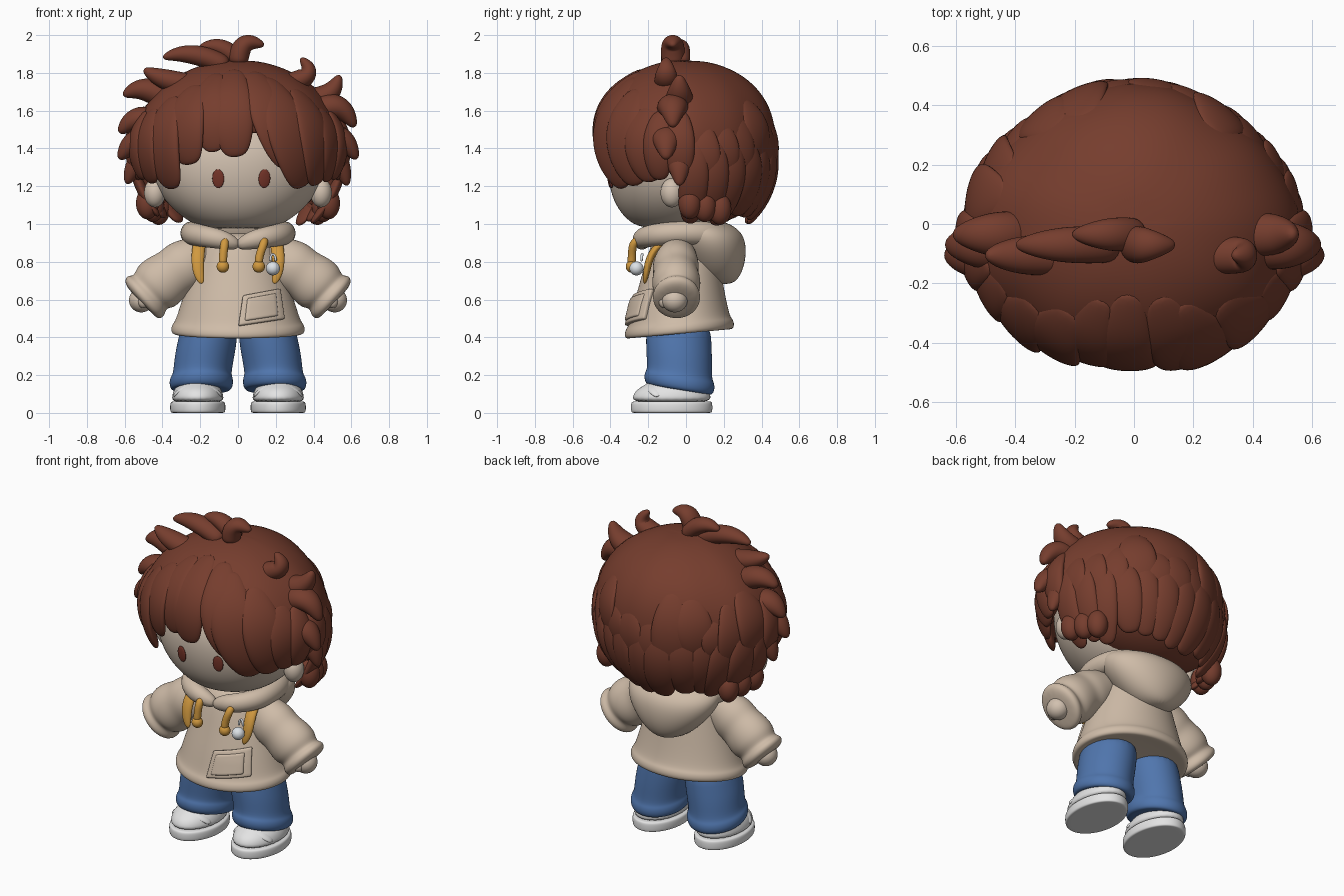
import bpy, bmesh, math, random
from mathutils import Vector, Quaternion

random.seed(4)
if "Cube" in bpy.data.objects:
    bpy.data.objects.remove(bpy.data.objects["Cube"])


def material(name, r, g, b):
    m = bpy.data.materials.new(name)
    m.use_nodes = True
    m.diffuse_color = (r, g, b, 1)
    m.node_tree.nodes["Principled BSDF"].inputs["Base Color"].default_value = (r, g, b, 1)
    return m


HAIR = material("chestnut hair", .18, .047, .027)
EYE = material("eye brown", .18, .035, .022)
SKIN = material("skin", .64, .53, .43)
CLOTH = material("beige cloth", .62, .50, .39)
DENIM = material("blue denim", .08, .18, .42)
YELLOW = material("mustard yellow", .64, .32, .05)
WHITE = material("shoe white", .77, .77, .77)
POM = material("pale grey", .72, .76, .8)


def finish(name, bm, mat, subdiv=0):
    bmesh.ops.recalc_face_normals(bm, faces=bm.faces)
    me = bpy.data.meshes.new(name)
    bm.to_mesh(me)
    bm.free()
    me.materials.append(mat)
    me.polygons.foreach_set("use_smooth", [True] * len(me.polygons))
    ob = bpy.data.objects.new(name, me)
    bpy.context.collection.objects.link(ob)
    if subdiv:
        mod = ob.modifiers.new("smooth", "SUBSURF")
        mod.levels = mod.render_levels = subdiv
    return ob


def skin_rings(name, strips, mat, subdiv=2):
    """Bridge each list of closed rings into a capped surface."""
    bm = bmesh.new()
    for rings in strips:
        vs = [[bm.verts.new(p) for p in ring] for ring in rings]
        n = len(vs[0])
        for a, b in zip(vs, vs[1:]):
            for i in range(n):
                bm.faces.new((a[i], a[(i + 1) % n], b[(i + 1) % n], b[i]))
        bm.faces.new(vs[0])
        bm.faces.new(vs[-1])
    return finish(name, bm, mat, subdiv)


def sweep(pts, widths, flat=1, ref=None, sides=8):
    """Rings along a path; flat scales the thickness along ref."""
    pts = [Vector(p) for p in pts]
    rings = []
    for i, p in enumerate(pts):
        t = (pts[min(i + 1, len(pts) - 1)] - pts[max(i - 1, 0)]).normalized()
        side = t.cross(Vector(ref) if ref else p - Vector((0, 0, 1.4))).normalized()
        up = side.cross(t)
        angles = [math.tau * j / sides for j in range(sides)]
        rings.append([p + widths[i] * (side * math.cos(a) + up * flat * math.sin(a)) for a in angles])
    return rings


def ovals(stations, tilt=0, sides=24):
    """Horizontal oval rings from (z, centre x, half width, front y, back y)."""
    rings = []
    for z, cx, rx, y0, y1 in stations:
        ring = []
        for i in range(sides):
            a = math.tau * i / sides
            y = (y0 + y1) / 2 + (y1 - y0) / 2 * math.sin(a)
            ring.append((cx + rx * math.cos(a), y, z + tilt * y))
        rings.append(ring)
    return rings


def ball(name, loc, scale, mat, rot=Quaternion()):
    bm = bmesh.new()
    bmesh.ops.create_uvsphere(bm, u_segments=32, v_segments=18, radius=1)
    ob = finish(name, bm, mat)
    ob.location, ob.scale = loc, scale
    ob.rotation_mode = 'QUATERNION'
    ob.rotation_quaternion = rot
    return ob


def interp(t, table):
    for (a, u), (b, v) in zip(table, table[1:]):
        if t <= b:
            return u + (v - u) * max(0, (t - a) / (b - a))
    return table[-1][1]


def front_of(stations, x, z):
    """Front surface y of a body made of ovals."""
    rx, y0, y1 = (interp(z, [(s[0], s[c]) for s in stations]) for c in (2, 3, 4))
    return (y0 + y1) / 2 - (y1 - y0) / 2 * math.sqrt(max(0, 1 - (x / rx) ** 2))


# Face, ears and eyes
FACE = [(.975, 0, .12, -.16, .06), (.985, 0, .2, -.25, .12), (1.02, 0, .275, -.315, .18),
        (1.1, 0, .375, -.378, .24), (1.2, 0, .44, -.41, .28), (1.3, 0, .465, -.422, .3),
        (1.42, 0, .45, -.41, .28), (1.54, 0, .36, -.33, .2), (1.6, 0, .2, -.2, .1)]
skin_rings("face", [ovals(FACE)], SKIN)
for s in (1, -1):
    ball("ear", (s * .44, -.075, 1.165), (.057, .06, .077), SKIN)
for x in (-.105, .14):
    y = front_of(FACE, x, 1.24)
    slope = (front_of(FACE, x + .02, 1.24) - front_of(FACE, x - .02, 1.24)) / .04
    normal = Vector((slope, -1, -.1))
    ball("eye", (x, y, 1.24), (.032, .009, .05), EYE, normal.to_track_quat('Y', 'Z'))


# Hair cap: dome, flatter at the back corners, whose lower edge rises over face and ears
def hair_point(az, z, k=1):
    a = math.radians(az)
    h = abs(z - 1.42) / (.45 if z > 1.42 else .6)
    power = 1.9 + .5 * math.cos(a) ** 2 if z > 1.42 else 2
    k *= 1 + (.012 if math.cos(a) > 0 else -.05) * math.sin(2 * a) ** 2
    r = k * math.sqrt(max(0, 1 - h ** power))
    return Vector((.56 * r * math.sin(a), -.475 * r * math.cos(a), z))


EDGE = [(0, 1.48), (15, 1.48), (30, 1.42), (45, 1.3), (60, 1.27), (86, 1.27), (98, 1.1), (180, 1.06)]


def cap_ring(f, k):
    ring = []
    for i in range(72):
        az = i * 5 - 180
        low = interp(abs(az), EDGE) - 1.42
        phi = f * math.acos(low / (.45 if low > 0 else .6))
        c = math.cos(phi)
        z = 1.42 + c * (.45 if c > 0 else .6)
        ring.append(hair_point(az, z, k * (1 + .012 * f * math.sin(az * .16))))
    return ring


cap = [cap_ring(f / 14, 1) for f in range(1, 15)]
cap += [cap_ring(1, .93), cap_ring(.98, .86), cap_ring(.7, .84)]
skin_rings("hair_cap", [cap], HAIR, 1)
ball("nape_hair", (0, .11, 1.27), (.46, .31, .27), HAIR)

LOCK = (.4, .75, .95, 1, .95, .8, .45)
CURL = (.9, 1, 1, .95, .8, .58, .22)


def lock_on_head(az0, z0, az1, z1, w, lift=.975, flat=.35):
    pts = []
    for i in range(7):
        t = i / 6
        k = lift + .03 * math.sin(math.pi * t)
        pts.append(hair_point(az0 + (az1 - az0) * t * t, z0 + (z1 - z0) * t, k))
    return sweep(pts, [w * p for p in LOCK], flat)


# Broad fringe locks
fringe = [(-4, 1.82, -1, 1.35, .125), (-20, 1.8, -12, 1.38, .11), (-32, 1.74, -28, 1.31, .135),
          (-46, 1.68, -43, 1.18, .14), (-62, 1.62, -61, 1.21, .13), (16, 1.81, 30, 1.3, .13),
          (24, 1.78, 43, 1.19, .15), (44, 1.72, 54, 1.2, .135), (60, 1.62, 66, 1.22, .12)]
skin_rings("fringe_locks", [lock_on_head(*f, .965, .3) for f in fringe], HAIR)

# Back and side locks in overlapping, uneven rows
rows = []
for az in range(96, 265, 14):
    j, k = random.uniform(-1, 1), random.uniform(-1, 1)
    rows.append(lock_on_head(az, 1.45, az + 5 * j, 1.015 + .03 * j, .1 + .015 * k, .968, .4))
    rows.append(lock_on_head(az + 7, 1.6 + .1 * k, az + 9 + 6 * j, 1.22 + .1 * j, .11 + .02 * k, .955, .3))
for az in (72, 86, 274, 288):
    rows.append(lock_on_head(az, 1.6, az, 1.23, .09, .985, .45))
skin_rings("back_locks", rows, HAIR)
for s in (1, -1):
    for i, y in enumerate((.02, .1, .18)):
        ball("ear_curl", (s * (.48 - .03 * i), y, 1.11 - .015 * i), (.06, .06, .085), HAIR)

# Loose curls standing off the crown and the sides, as (x, z) bends with a width
curls = [((.02, 1.84), (-.08, 1.98), (-.21, 1.93), .055), ((-.05, 1.83), (-.25, 1.94), (-.4, 1.88), .06),
         ((-.2, 1.73), (-.4, 1.75), (-.5, 1.82), .065), ((-.33, 1.62), (-.48, 1.77), (-.61, 1.68), .075),
         ((-.4, 1.5), (-.53, 1.62), (-.63, 1.48), .08), ((-.44, 1.4), (-.54, 1.5), (-.63, 1.34), .08),
         ((-.46, 1.34), (-.54, 1.36), (-.59, 1.21), .07), ((0, 1.84), (0, 2.01), (.14, 1.945), .06),
         ((.2, 1.73), (.47, 1.77), (.33, 1.88), .06), ((.35, 1.66), (.5, 1.64), (.54, 1.79), .07),
         ((.38, 1.57), (.54, 1.7), (.62, 1.51), .08), ((.44, 1.42), (.55, 1.52), (.63, 1.34), .08),
         ((.46, 1.34), (.54, 1.38), (.58, 1.2), .07)]
strips = []
for i, (*bend, w) in enumerate(curls):
    a, b, c = (Vector((x, -.07 - .035 * (i % 3 - 1), z)) for x, z in bend)
    path = [a.lerp(b, t / 6).lerp(b.lerp(c, t / 6), t / 6) for t in range(7)]
    strips.append(sweep(path, [w * p for p in CURL], 1.15, (0, 1, 0)))
skin_rings("loose_curls", strips, HAIR)

# Hoodie body with a rolled hem
BODY = [(.43, 0, .30, -.27, .2), (.415, 0, .35, -.32, .25), (.445, 0, .36, -.33, .26),
        (.475, 0, .35, -.32, .25), (.488, 0, .334, -.305, .235), (.6, 0, .3, -.28, .21),
        (.75, 0, .25, -.235, .185), (.88, 0, .2, -.2, .16), (.97, 0, .15, -.15, .12)]
skin_rings("hoodie_body", [ovals(BODY, .09)], CLOTH)


# Patch pocket: a plate with a smaller raised panel
def pocket_plate(name, size, thick):
    bm = bmesh.new()
    bmesh.ops.create_grid(bm, x_segments=8, y_segments=8, size=size)
    for v in bm.verts:
        u, w = v.co.x, v.co.y
        x = .122 + .108 * u - .012 * u * w
        z = .558 + .08 * w + .018 * u
        v.co = (x, front_of(BODY[1:], x, z + .025) - thick, z)
    ob = finish(name, bm, CLOTH)
    mod = ob.modifiers.new("thickness", "SOLIDIFY")
    mod.thickness, mod.offset = .03, 0
    bev = ob.modifiers.new("round", "BEVEL")
    bev.width, bev.segments = .008, 2


pocket_plate("pocket", 1, .005)
pocket_plate("pocket_panel", .74, .014)

# Hood: rolled collar meeting at the throat, and the bag hanging behind
half = [(-.01, -.225, .885), (.07, -.24, .915), (.15, -.225, .93), (.235, -.15, .945), (.255, -.02, .955),
        (.22, .13, .95), (.1, .22, .92), (0, .24, .91)]
sizes = (.03, .055, .062, .066, .068, .07, .075, .075)
for s in (1, -1):
    skin_rings("hood_collar", [sweep([(s * x, y, z) for x, y, z in half], sizes, 1, (0, 0, 1))], CLOTH)
bag = [(.68, 0, .05, .13, .24), (.71, 0, .13, .06, .28), (.78, 0, .21, 0, .312), (.87, 0, .28, -.06, .322),
       (.95, 0, .3, -.1, .305), (1.0, 0, .26, -.12, .24), (1.02, 0, .18, -.1, .17)]
skin_rings("hood_bag", [ovals(bag)], CLOTH)

for s in (1, -1):
    # Puffy sleeves, cuffs and hands
    arm = [(.15, -.03, .86), (.22, -.045, .82), (.29, -.055, .775), (.34, -.055, .74), (.39, -.052, .705),
           (.44, -.05, .665), (.465, -.05, .64), (.485, -.05, .62), (.51, -.05, .6), (.52, -.05, .59)]
    puff = (.09, .125, .148, .135, .15, .15, .122, .15, .144, .1)
    skin_rings("sleeve", [sweep([(s * x, y, z) for x, y, z in arm], puff, .88, (0, 1, 0), 14)], CLOTH)
    ball("hand", (s * .512, -.06, .597), (.065, .068, .065), SKIN)
    ball("thumb", (s * .5, -.115, .59), (.03, .03, .036), SKIN)

    # Shoulder straps
    strap = [(.2, -.05, .93), (.205, -.15, .89), (.215, -.195, .82), (.21, -.21, .74), (.19, -.22, .68)]
    skin_rings("shoulder_strap", [sweep([(s * x, y, z) for x, y, z in strap],
               (.035, .038, .038, .034, .015), .6, (0, -1, .3))], YELLOW)

    # Jeans with a rolled cuff
    leg = [(.12, .195, .12, -.17, .1), (.112, .195, .16, -.21, .14), (.15, .195, .172, -.225, .155),
           (.185, .193, .166, -.218, .15), (.2, .19, .154, -.205, .138), (.3, .177, .16, -.213, .14),
           (.4, .157, .157, -.213, .136), (.5, .15, .14, -.2, .13)]
    skin_rings("jeans_leg", [ovals([(z, s * x, *r) for z, x, *r in leg], -.16)], DENIM)

    # Shoes: sole, upper and strap
    sole = [(0, .125, -.27, .12), (0, .143, -.288, .138), (.012, .148, -.294, .142),
            (.048, .148, -.294, .142), (.06, .142, -.288, .137), (.062, .12, -.26, .12)]
    upper = [(.05, .138, -.285, .132), (.09, .138, -.285, .132), (.125, .126, -.262, .125),
             (.15, .105, -.215, .11), (.2, .085, -.14, .1)]
    cx = s * .213
    skin_rings("shoe_sole", [ovals([(z, cx, *r) for z, *r in sole])], WHITE)
    skin_rings("shoe_upper", [ovals([(z, cx, *r) for z, *r in upper])], WHITE)
    band = [(cx - .128, -.14, .085), (cx - .085, -.18, .135), (cx, -.195, .153), (cx + .085, -.18, .135),
            (cx + .128, -.14, .085)]
    skin_rings("shoe_strap", [sweep(band, (.03, .035, .035, .035, .03), .4, (0, -.4, 1))], WHITE)

# Drawstrings with knotted ends
for x0, x1 in ((-.07, -.08), (.14, .11)):
    cord = [(x0, -.24, .93), (x0, -.285, .9), (x1, -.285, .83), (x1, -.29, .78)]
    skin_rings("drawstring", [sweep(cord, (.02, .025, .024, .026), 1, (1, 0, 0))], YELLOW)
    ball("drawstring_knot", (x1, -.288, .775), (.033, .031, .033), YELLOW)

# Pompom charm and its loop
ball("pompom", (.185, -.262, .765), (.037, .037, .037), POM)
loop = [(.17, -.235, .8), (.172, -.235, .83), (.185, -.23, .845), (.198, -.235, .83), (.2, -.235, .8)]
skin_rings("pompom_loop", [sweep(loop, [.008] * 5, 1, (0, 1, 0))], POM)
